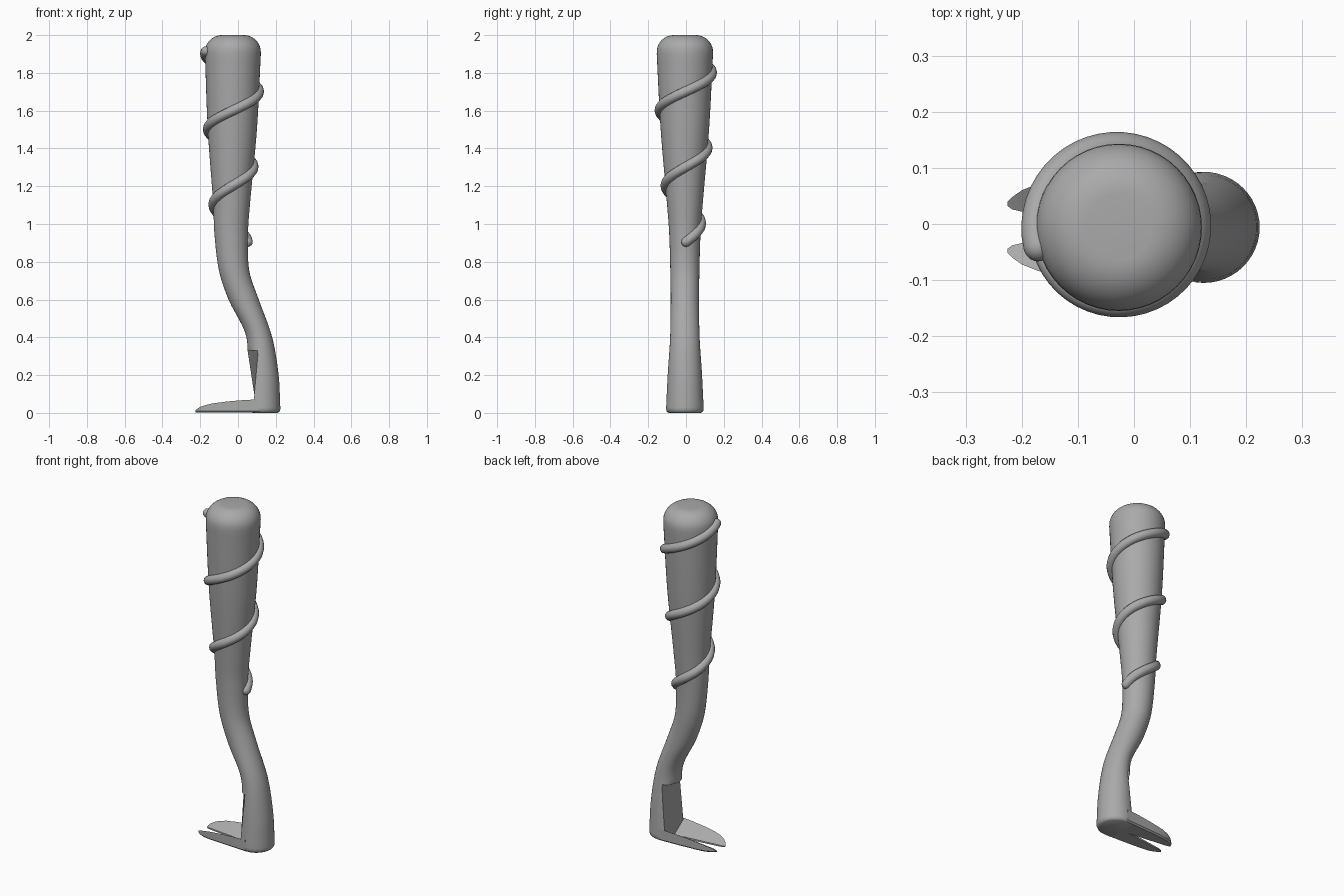
import bpy, bmesh, math
from mathutils import Vector

cube = bpy.data.objects.get("Cube")
if cube:
    bpy.data.objects.remove(cube)

SEG = 48
Y0 = -0.006  # centre line of the tool

grey = bpy.data.materials.new("plain grey")
grey.use_nodes = True
COLOUR = (0.4, 0.4, 0.4, 1)
grey.diffuse_color = COLOUR
grey.node_tree.nodes["Principled BSDF"].inputs["Base Color"].default_value = COLOUR


def finish(bm, name, angle=40):
    bmesh.ops.recalc_face_normals(bm, faces=bm.faces)
    mesh = bpy.data.meshes.new(name)
    bm.to_mesh(mesh)
    bm.free()
    mesh.materials.append(grey)
    ob = bpy.data.objects.new(name, mesh)
    bpy.context.collection.objects.link(ob)
    bpy.ops.object.select_all(action='DESELECT')
    ob.select_set(True)
    bpy.context.view_layer.objects.active = ob
    bpy.ops.object.shade_smooth_by_angle(angle=math.radians(angle))
    return ob


def loft(bm, rings):
    """Bridge equal-sized closed rings of points and cap both ends."""
    loops = [[bm.verts.new(p) for p in ring] for ring in rings]
    for a, b in zip(loops, loops[1:]):
        for i in range(len(a)):
            j = (i + 1) % len(a)
            bm.faces.new((a[i], a[j], b[j], b[i]))
    bm.faces.new(loops[0][::-1])
    bm.faces.new(loops[-1])


# Shaft sections: height, centre x, x radius, y radius
KEYS = [Vector(k) for k in (
    (0.03, 0.124, 0.100, 0.099), (0.20, 0.126, 0.089, 0.091),
    (0.40, 0.113, 0.068, 0.078), (0.60, 0.030, 0.080, 0.075),
    (0.75, -0.020, 0.080, 0.077), (0.95, -0.036, 0.089, 0.083),
    (1.10, -0.034, 0.097, 0.094), (1.50, -0.030, 0.130, 0.128),
    (1.90, -0.027, 0.148, 0.149))]


def section(z):
    """Smoothly interpolated shaft section at a height."""
    i = max([0] + [n for n in range(len(KEYS) - 1) if KEYS[n][0] <= z])
    a, b = KEYS[i], KEYS[i + 1]
    p, q = KEYS[max(i - 1, 0)], KEYS[min(i + 2, len(KEYS) - 1)]
    h = b[0] - a[0]
    ma = (b - p) / (b[0] - p[0]) * h
    mb = (q - a) / (q[0] - a[0]) * h
    t = min((z - a[0]) / h, 1)
    s = (a * (2*t**3 - 3*t**2 + 1) + ma * (t**3 - 2*t**2 + t)
         + b * (3*t**2 - 2*t**3) + mb * (t**3 - t**2))
    return s[1], s[2], s[3]


def ring(z, inset=0.0, ref=None):
    cx, rx, ry = section(z if ref is None else ref)
    return [(cx + (rx - inset) * math.cos(a), Y0 + (ry - inset) * math.sin(a), z)
            for a in (2 * math.pi * i / SEG for i in range(SEG))]


# Curved shaft with rounded heel edge and domed top
rings = [ring(0.0, 0.014, 0.03), ring(0.006, 0.005, 0.03), ring(0.018, 0, 0.03)]
rings += [ring(0.03 + 1.87 * i / 56) for i in range(57)]
R = 0.09
rings += [ring(1.91 + R * math.sin(a), R * (1 - math.cos(a)), 1.9)
          for a in (math.pi / 2 * i / 10 for i in range(1, 11))]
bm = bmesh.new()
loft(bm, rings)
# Flat inner face above the foot: slice away the toe side of the heel
low = [f for f in bm.faces if f.calc_center_median().z < 0.5]
geom = low + list({e for f in low for e in f.edges}) + list({v for f in low for v in f.verts})
bmesh.ops.bisect_plane(bm, geom=geom, plane_co=(0.084, 0, 0.07),
                       plane_no=(-1, 0, 0.09), dist=1e-5)
off = [v for v in bm.verts if v.co.z < 0.3 and v.co.x < 0.0835 + 0.09 * (v.co.z - 0.07)]
bmesh.ops.delete(bm, geom=off, context='VERTS')
bmesh.ops.holes_fill(bm, edges=[e for e in bm.edges if e.is_boundary], sides=0)
finish(bm, "shaft")

# Forked foot: x, outer y, inner y, outer top, inner top
STATIONS = [(0.12, 0.098, 0, 0.072, 0.014), (0.03, 0.094, 0, 0.068, 0.012),
            (-0.06, 0.089, 0.010, 0.060, 0.012), (-0.13, 0.084, 0.019, 0.051, 0.011),
            (-0.17, 0.078, 0.024, 0.042, 0.011), (-0.20, 0.066, 0.028, 0.032, 0.010),
            (-0.217, 0.054, 0.032, 0.021, 0.009), (-0.225, 0.046, 0.038, 0.013, 0.008)]
for side, name in ((1, "left_tine"), (-1, "right_tine")):
    bm = bmesh.new()
    loft(bm, [[(x, Y0 + side * inner, 0.002), (x, Y0 + side * (outer - 0.008), 0.002),
               (x, Y0 + side * outer, 0.010), (x, Y0 + side * outer, top),
               (x, Y0 + side * inner, low_top)]
              for x, outer, inner, top, low_top in STATIONS])
    finish(bm, name, 30)

# Raised spiral grip wound around the handle
TUBE, START, END, PITCH = 0.026, 0.905, 1.915, 0.4
path = []
N = 120
for i in range(N + 1):
    z = START + (END - START) * i / N
    a = 2 * math.pi * (z - 0.9) / PITCH
    cx, rx, ry = section(min(z, 1.9))
    path.append(Vector((cx + rx * math.cos(a), Y0 + ry * math.sin(a), z)))
spiral = []
# Rounded ends come from extra shrinking rings past each end
first, last = (path[0] - path[1]).normalized(), (path[-1] - path[-2]).normalized()
caps = [math.radians(d) for d in (20, 40, 60, 80)]
spiral += [(path[0] + first * TUBE * math.sin(c), TUBE * math.cos(c)) for c in reversed(caps)]
spiral += [(p, TUBE) for p in path]
spiral += [(path[-1] + last * TUBE * math.sin(c), TUBE * math.cos(c)) for c in caps]
rings = []
for i, (p, r) in enumerate(spiral):
    along = (spiral[min(i + 1, len(spiral) - 1)][0] - spiral[max(i - 1, 0)][0]).normalized()
    side = along.cross(Vector((0, 0, 1))).normalized()
    up = side.cross(along)
    rings.append([p + (side * math.cos(a) + up * math.sin(a)) * r
                  for a in (2 * math.pi * k / 12 for k in range(12))])
bm = bmesh.new()
loft(bm, rings)
finish(bm, "spiral_grip", 60)
